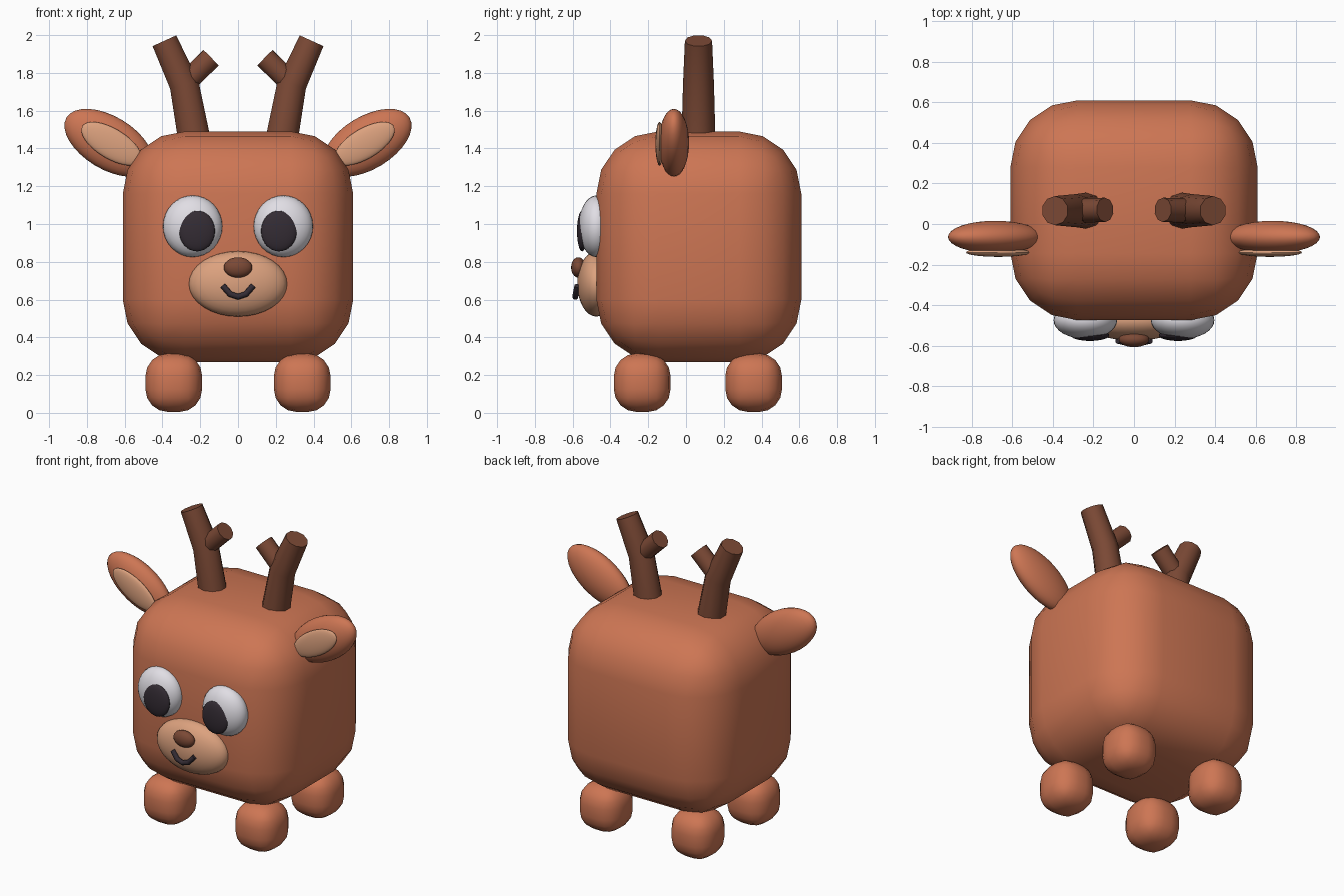
import bpy, bmesh, math
from mathutils import Matrix

cube = bpy.data.objects.get("Cube")
if cube:
    bpy.data.objects.remove(cube, do_unlink=True)


def material(name, rgb):
    m = bpy.data.materials.new(name)
    m.use_nodes = True
    m.diffuse_color = (*rgb, 1)
    bsdf = next(n for n in m.node_tree.nodes if n.type == 'BSDF_PRINCIPLED')
    bsdf.inputs["Base Color"].default_value = (*rgb, 1)
    return m


FUR = material("orange_fur", (0.61, 0.18, 0.088))
TAN = material("tan", (0.72, 0.36, 0.21))
BROWN = material("antler_brown", (0.2, 0.067, 0.036))
WHITE = material("eye_white", (0.75, 0.73, 0.78))
DARK = material("dark", (0.034, 0.025, 0.034))


def smooth(obj, angle=40):
    bpy.ops.object.select_all(action='DESELECT')
    obj.select_set(True)
    bpy.context.view_layer.objects.active = obj
    bpy.ops.object.shade_smooth_by_angle(angle=math.radians(angle))


def add_mesh(name, bm, mat, loc, tilt=0):
    mesh = bpy.data.meshes.new(name)
    bm.to_mesh(mesh)
    bm.free()
    mesh.materials.append(mat)
    obj = bpy.data.objects.new(name, mesh)
    bpy.context.collection.objects.link(obj)
    obj.location = loc
    obj.rotation_euler.y = tilt
    smooth(obj)
    return obj


def rounded_box(name, loc, size, radius, mat):
    bm = bmesh.new()
    bmesh.ops.create_cube(bm, size=1, matrix=Matrix.Diagonal((*size, 1)))
    bmesh.ops.bevel(bm, geom=bm.edges[:], offset=radius, segments=4,
                    profile=0.5, affect='EDGES')
    return add_mesh(name, bm, mat, loc)


def ellipsoid(name, loc, radii, mat, tilt=0):
    bm = bmesh.new()
    # Poles point along y so the rings face forward
    turn = Matrix.Rotation(math.pi / 2, 4, 'X')
    bmesh.ops.create_uvsphere(bm, u_segments=32, v_segments=16, radius=1,
                              matrix=Matrix.Diagonal((*radii, 1)) @ turn)
    return add_mesh(name, bm, mat, loc, tilt)


def tube(name, points, radii, mat, resolution=3):
    curve = bpy.data.curves.new(name, 'CURVE')
    curve.dimensions = '3D'
    curve.bevel_depth = 1
    curve.bevel_resolution = resolution
    curve.use_fill_caps = True
    spline = curve.splines.new('POLY')
    spline.points.add(len(points) - 1)
    for p, co, r in zip(spline.points, points, radii):
        p.co = (*co, 1)
        p.radius = r
    curve.materials.append(mat)
    obj = bpy.data.objects.new(name, curve)
    bpy.context.collection.objects.link(obj)
    bpy.ops.object.select_all(action='DESELECT')
    obj.select_set(True)
    bpy.context.view_layer.objects.active = obj
    bpy.ops.object.convert(target='MESH')
    obj = bpy.context.view_layer.objects.active
    smooth(obj)
    return obj


# Body
rounded_box("body", (0, 0.068, 0.88), (1.22, 1.085, 1.22), 0.33, FUR)

# Muzzle, nose and mouth
ellipsoid("muzzle", (0, -0.475, 0.683), (0.26, 0.1, 0.173), TAN)
ellipsoid("nose", (0, -0.57, 0.77), (0.075, 0.038, 0.054), BROWN)
mouth = [(-0.08, -0.575, 0.673), (-0.042, -0.584, 0.629), (0, -0.586, 0.615),
         (0.042, -0.584, 0.629), (0.08, -0.575, 0.673)]
tube("mouth", mouth, [0.016] * len(mouth), DARK)

for side, s in (("left", 1), ("right", -1)):
    # Legs
    for end, y in (("front", -0.232), ("back", 0.358)):
        rounded_box(f"{end}_{side}_leg", (s * 0.34, y, 0.16),
                    (0.3, 0.3, 0.31), 0.12, FUR)

    # Eyes
    ellipsoid(f"{side}_eye", (s * 0.24, -0.475, 0.988),
              (0.157, 0.092, 0.163), WHITE)
    ellipsoid(f"{side}_pupil", (s * 0.217, -0.55, 0.963),
              (0.095, 0.027, 0.108), DARK)

    # Ears
    tilt = -s * math.radians(31)
    ellipsoid(f"{side}_ear", (s * 0.685, -0.064, 1.43),
              (0.26, 0.08, 0.14), FUR, tilt)
    ellipsoid(f"{side}_inner_ear", (s * 0.67, -0.14, 1.425),
              (0.18, 0.022, 0.08), TAN, tilt)

    # Antlers
    fork = (s * 0.285, 0.066, 1.74)
    tube(f"{side}_antler", [(s * 0.23, 0.066, 1.44), fork, (s * 0.39, 0.066, 1.97)],
         [0.09, 0.082, 0.072], BROWN)
    tube(f"{side}_antler_branch", [fork, (s * 0.143, 0.07, 1.88)],
         [0.06, 0.06], BROWN)
